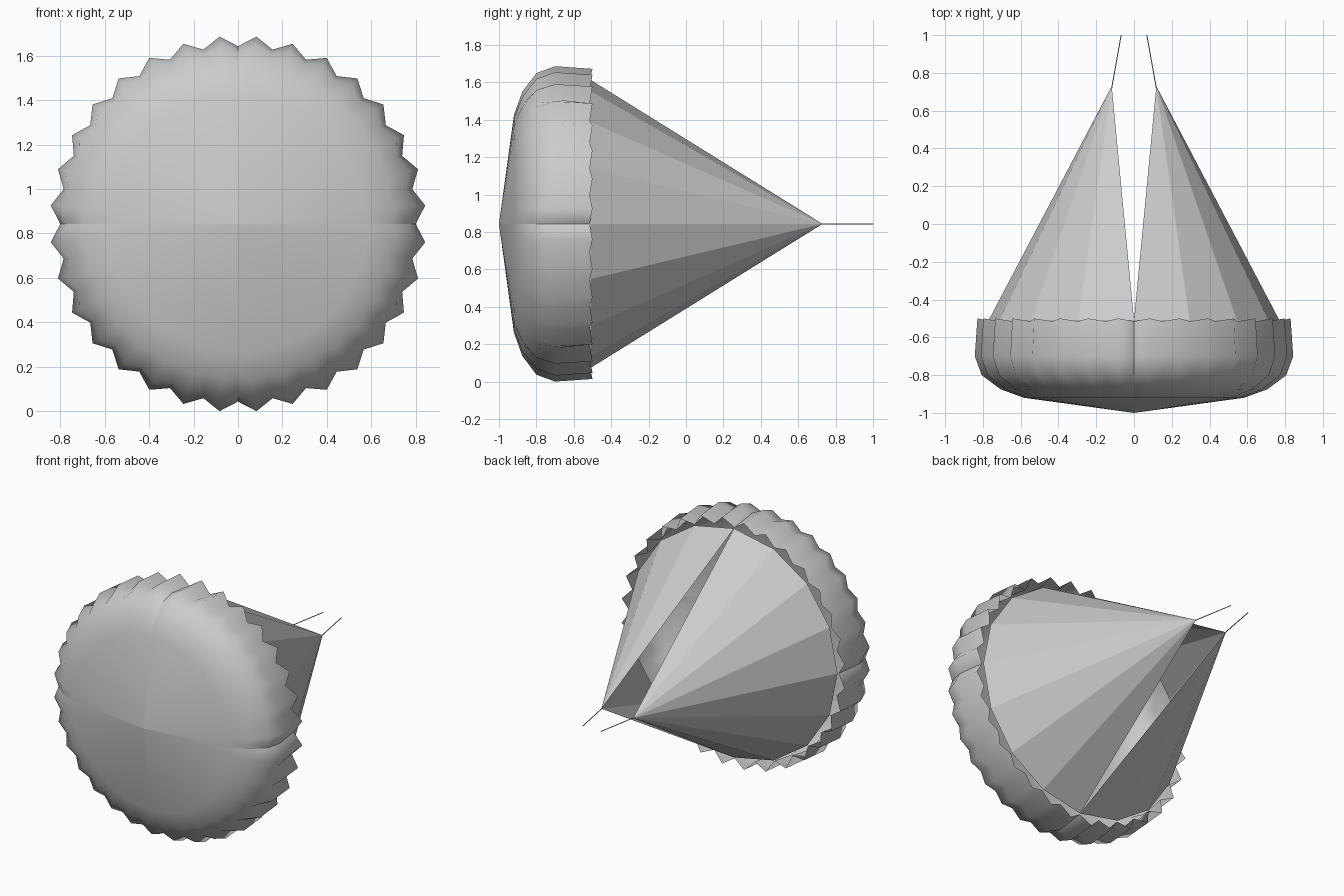
import bpy, bmesh, math
from mathutils import Vector

if "Cube" in bpy.data.objects:
    bpy.data.objects.remove(bpy.data.objects["Cube"])

C = 0.843  # height of the canopy axis


def make_object(name, bm, axes, smooth):
    bmesh.ops.recalc_face_normals(bm, faces=bm.faces)
    # make the sheet face away from the inside of the canopy
    bm.faces.ensure_lookup_table()
    f = bm.faces[0]
    if f.normal.dot(f.calc_center_median() - Vector((0, -0.3, 0))) < 0:
        bmesh.ops.reverse_faces(bm, faces=bm.faces)
    for f in bm.faces:
        f.smooth = smooth
    me = bpy.data.meshes.new(name)
    bm.to_mesh(me)
    bm.free()
    ob = bpy.data.objects.new(name, me)
    bpy.context.collection.objects.link(ob)
    ob.location.z = C
    m = ob.modifiers.new("mirror", 'MIRROR')
    m.use_axis = axes
    m.use_mirror_merge = False  # keeps the seams between panels
    return ob


# Canopy quarter: rings of (ridge radius, ridge y, valley radius, valley y)
rings = [(0.585, -0.92, 0.58, -0.92), (0.71, -0.875, 0.69, -0.875),
         (0.81, -0.80, 0.775, -0.80), (0.847, -0.70, 0.80, -0.70),
         (0.833, -0.50, 0.775, -0.515)]
N = 16
bm = bmesh.new()
tip = bm.verts.new((0, -1, 0))
grid = []
for rp, yp, rv, yv in rings:
    row = []
    for i in range(N + 1):
        a = math.pi / 2 * i / N
        r, y = (rp, yp) if i % 2 else (rv, yv)
        row.append(bm.verts.new((r * math.sin(a), y, r * math.cos(a))))
    grid.append(row)
for i in range(N):
    bm.faces.new((tip, grid[0][i], grid[0][i + 1]))
    for lo, hi in zip(grid, grid[1:]):
        bm.faces.new((lo[i], hi[i], hi[i + 1], lo[i + 1]))
make_object("canopy", bm, (True, False, True), True)

# Suspension line sheets: a half cone on each side, open between them
bm = bmesh.new()
apex = bm.verts.new((0.118, 0.73, 0))
base = []
for i in range(9):
    a = math.pi * i / 8
    base.append(bm.verts.new((0.77 * math.sin(a), -0.51, 0.77 * math.cos(a))))
for p, q in zip(base, base[1:]):
    bm.faces.new((apex, p, q))
make_object("suspension_lines", bm, (True, False, False), False)

# Thin risers running back from each apex
bm = bmesh.new()
a, b = Vector((0.118, 0.72, 0)), Vector((0.068, 1.0, 0))
d = b - a
res = bmesh.ops.create_cone(bm, cap_ends=True, segments=6, radius1=0.003,
                            radius2=0.003, depth=d.length)
rot = d.to_track_quat('Z', 'Y')
for v in res['verts']:
    v.co = rot @ v.co + (a + b) / 2
make_object("risers", bm, (True, False, False), False)
